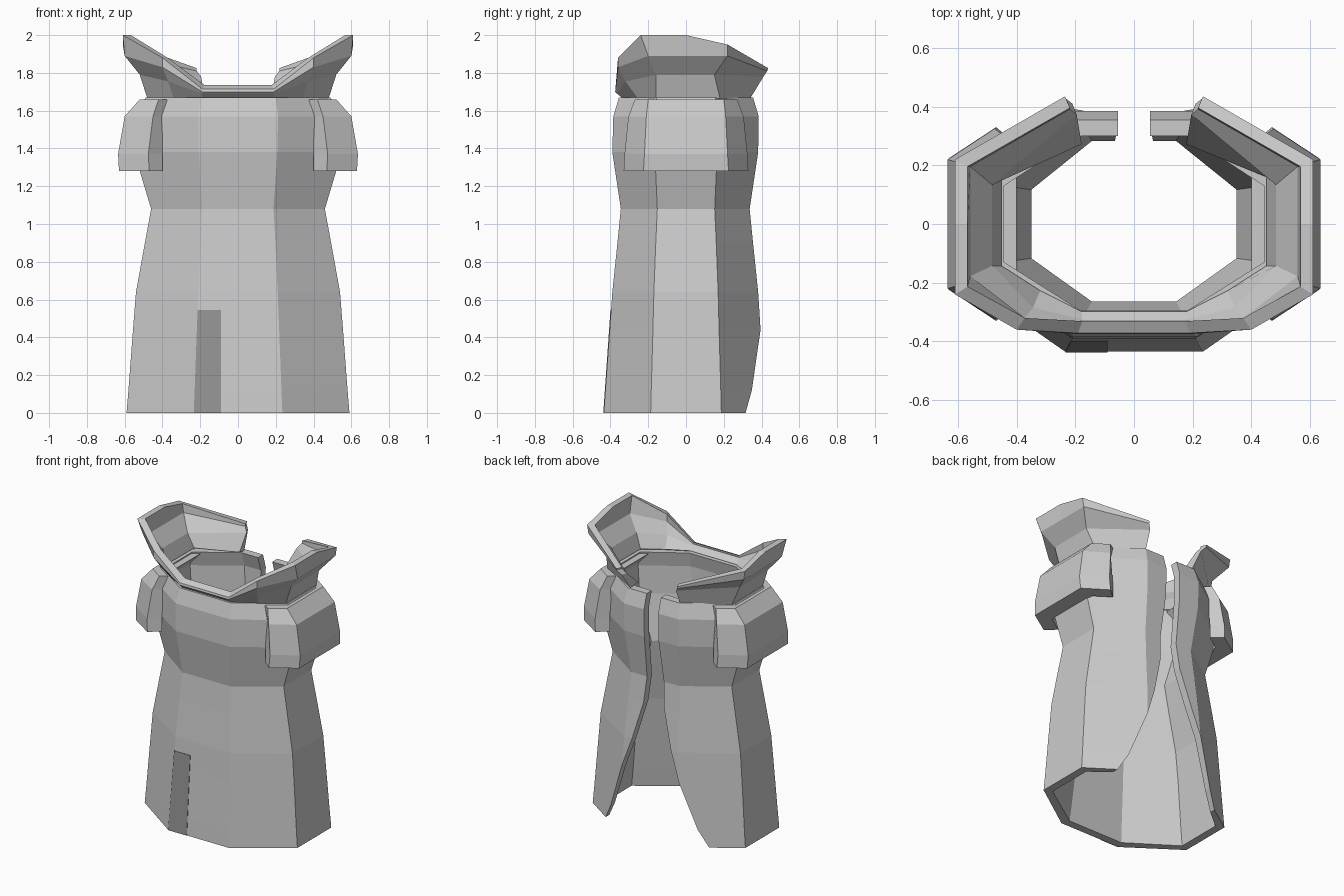
import bpy, bmesh


def loft(name, loops):
    """Skin closed loops (outer points, then inner points reversed) and cap both ends."""
    bm = bmesh.new()
    rows = [[bm.verts.new(p) for p in loop] for loop in loops]
    n = len(rows[0])
    for a, b in zip(rows, rows[1:]):
        for i in range(n):
            j = (i + 1) % n
            bm.faces.new((a[i], a[j], b[j], b[i]))
    for r in (rows[0], rows[-1]):
        for i in range(n // 2 - 1):
            bm.faces.new((r[i], r[i + 1], r[n - 2 - i], r[n - 1 - i]))
    bmesh.ops.remove_doubles(bm, verts=bm.verts, dist=0.0005)
    bmesh.ops.recalc_face_normals(bm, faces=bm.faces)
    mesh = bpy.data.meshes.new(name)
    bm.to_mesh(mesh)
    bm.free()
    ob = bpy.data.objects.new(name, mesh)
    bpy.context.collection.objects.link(ob)
    return ob


def mirrored(half):
    return half + [(-x, y, z) for x, y, z in reversed(half)]


# Coat body: z, side x, side y, corner x, corner y, back opening x, side wall, front wall
body_rings = [
    (0.00, 0.59, 0.187, 0.235, 0.435, 0.40, 0.055, 0.055),
    (0.12, 0.58, 0.184, 0.230, 0.427, 0.335, 0.06, 0.06),
    (0.44, 0.556, 0.175, 0.218, 0.404, 0.22, 0.07, 0.07),
    (0.64, 0.54, 0.170, 0.210, 0.390, 0.15, 0.08, 0.075),
    (0.90, 0.493, 0.160, 0.198, 0.363, 0.08, 0.10, 0.08),
    (1.08, 0.46, 0.152, 0.188, 0.345, 0.065, 0.11, 0.08),
    (1.38, 0.55, 0.165, 0.208, 0.390, 0.055, 0.10, 0.08),
    (1.57, 0.54, 0.165, 0.212, 0.385, 0.055, 0.075, 0.07),
    (1.67, 0.49, 0.155, 0.200, 0.355, 0.055, 0.045, 0.06),
]
loops = []
for z, sx, sy, cx, cy, ex, t, tf in body_rings:
    back = cy - (0.008 if z < 1.5 else 0)
    if ex > cx:  # hem corner cut away onto the diagonal facet
        f = (ex - cx) / (sx - cx)
        edge = corner = (ex, back + (sy - back) * f, z)
    else:
        edge, corner = (ex, back, z), (cx, back, z)
    outer = mirrored([edge, corner, (sx, sy, z), (sx, -sy, z), (cx, -cy, z)])
    kx, kf, kb = (sx - t) / sx, (cy - tf) / cy, (cy - 0.055) / cy
    inner = [(x * (1 if abs(x) == ex else kx), y * (kb if y > 0.2 else kf), z)
             for x, y, z in outer]
    loops.append(outer + inner[::-1])
loft("coat_body", loops)

# Flared collar: half outlines from back end round to the front, bottom to top
collar_rows = [
    [(.19, .34, 1.665), (.48, .18, 1.665), (.48, 0, 1.665),
     (.48, -.16, 1.665), (.34, -.255, 1.665), (.19, -.335, 1.665)],
    [(.21, .41, 1.78), (.52, .15, 1.79), (.52, 0, 1.79),
     (.52, -.16, 1.79), (.37, -.32, 1.755), (.19, -.365, 1.69)],
    [(.235, .43, 1.81), (.60, .22, 1.89), (.60, 0, 1.89),
     (.60, -.20, 1.89), (.40, -.36, 1.83), (.19, -.375, 1.70)],
    [(.235, .435, 1.825), (.61, .22, 1.95), (.61, 0, 2.0),
     (.61, -.24, 2.0), (.40, -.36, 1.88), (.19, -.372, 1.715)],
]
loops = []
for k, row in enumerate(collar_rows):
    outer = mirrored(row)
    sx, sy = (0.94, 0.80) if k == 0 else (0.93, 0.91)
    inner = [(x * sx, y * (sy if y > 0.3 else 0.89), z + (0.02 if z < 1.73 else 0))
             for x, y, z in outer]
    loops.append(outer + inner[::-1])
loft("collar", loops)

# Shoulder caps: z, side x, side y, end x, end y, inner end x, inner end y
cap_rings = [
    (1.28, 0.63, 0.225, 0.47, 0.33, 0.40, 0.27),
    (1.37, 0.635, 0.22, 0.475, 0.325, 0.40, 0.27),
    (1.57, 0.60, 0.21, 0.45, 0.305, 0.40, 0.25),
    (1.66, 0.52, 0.20, 0.42, 0.27, 0.37, 0.235),
]
for side, s in (("right", 1), ("left", -1)):
    loops = []
    for z, sx, sy, ex, ey, ix, iy in cap_rings:
        pts = [(ex, ey), (sx, sy), (sx, -sy), (ex, -ey),
               (ix, -iy), (sx - 0.12, -sy + 0.03), (sx - 0.12, sy - 0.03), (ix, iy)]
        loops.append([(s * x, y, z) for x, y in pts])
    loft("shoulder_cap_" + side, loops)

# Darker strip on the front hem
strip = loft("front_hem_strip", [
    [(-.234, -.438, 0), (-.09, -.438, 0), (-.09, -.425, 0), (-.234, -.425, 0)],
    [(-.214, -.400, .545), (-.09, -.400, .545), (-.09, -.387, .545), (-.214, -.387, .545)],
])
dark = bpy.data.materials.new("dark_grey")
dark.diffuse_color = (0.3, 0.3, 0.3, 1)
strip.data.materials.append(dark)
